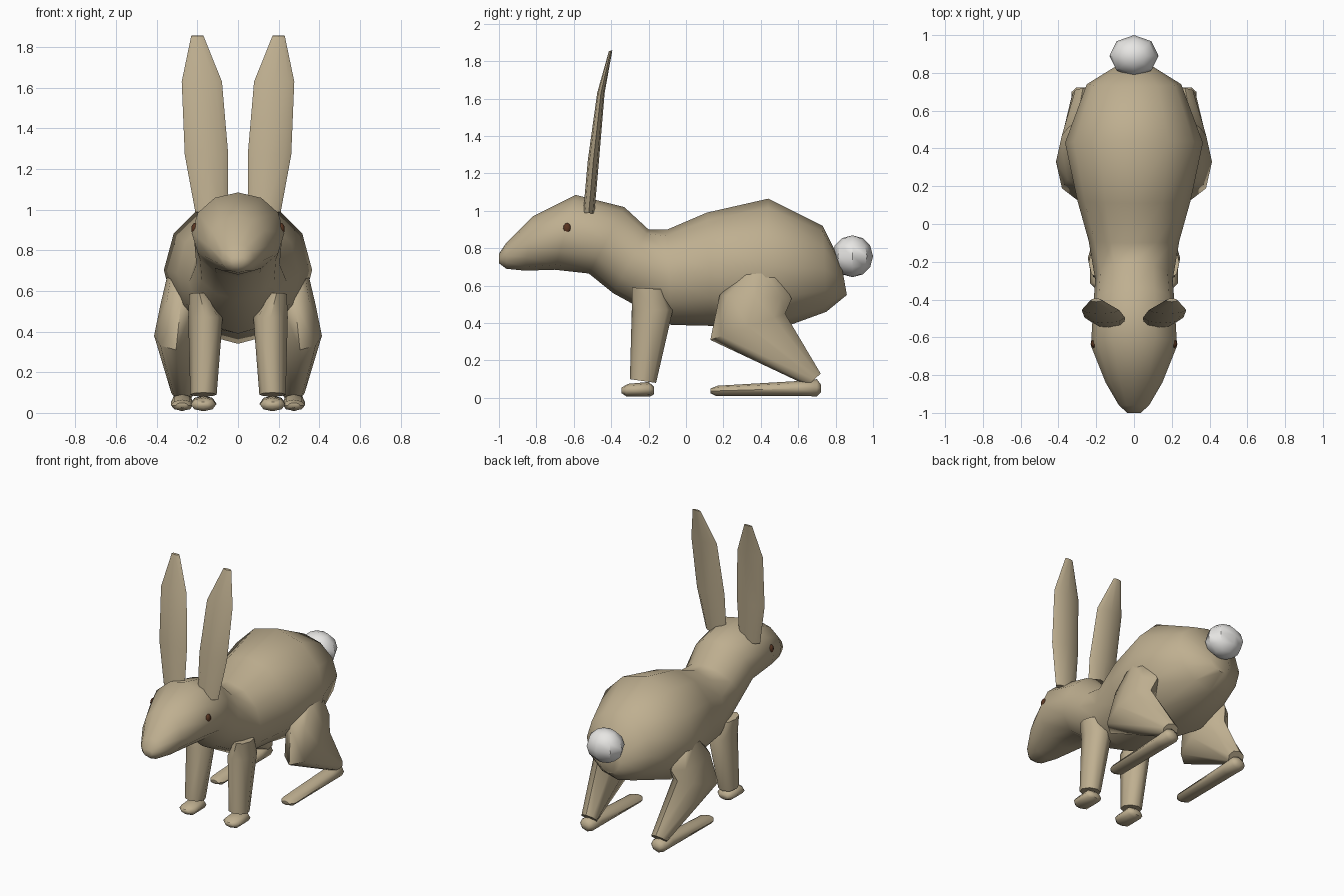
import bpy, bmesh, math
from mathutils import Matrix

if "Cube" in bpy.data.objects:
    bpy.data.objects.remove(bpy.data.objects["Cube"])


def material(name, rgb):
    m = bpy.data.materials.new(name)
    m.diffuse_color = (*rgb, 1)
    m.use_nodes = True
    m.node_tree.nodes["Principled BSDF"].inputs["Base Color"].default_value = m.diffuse_color
    return m


TAN = material("tan fur", (0.52, 0.43, 0.28))
WHITE = material("white fur", (0.85, 0.84, 0.82))
BROWN = material("dark brown", (0.10, 0.035, 0.015))


def finish(name, bm, mat, angle=60):
    bmesh.ops.recalc_face_normals(bm, faces=bm.faces[:])
    me = bpy.data.meshes.new(name)
    bm.to_mesh(me)
    bm.free()
    me.materials.append(mat)
    me.shade_smooth()
    me.set_sharp_from_angle(angle=math.radians(angle))
    ob = bpy.data.objects.new(name, me)
    bpy.context.collection.objects.link(ob)
    return ob


def loft(name, rings, sides, side=1, mat=TAN):
    """Skin elliptical rings: (y1, z1, y2, z2) are the ends of one axis,
    then centre x and half width."""
    bm = bmesh.new()
    loops = []
    for y1, z1, y2, z2, cx, hw in rings:
        loop = []
        for i in range(sides):
            a = 2 * math.pi * i / sides
            t = (1 + math.cos(a)) / 2
            loop.append(bm.verts.new((side * (cx + hw * math.sin(a)),
                                      y2 + (y1 - y2) * t, z2 + (z1 - z2) * t)))
        loops.append(loop)
    for a, b in zip(loops, loops[1:]):
        for i in range(sides):
            j = (i + 1) % sides
            bm.faces.new((a[i], a[j], b[j], b[i]))
    bm.faces.new(loops[0])
    bm.faces.new(loops[-1])
    return finish(name, bm, mat)


def ball(name, centre, size, mat, u, v, angle):
    bm = bmesh.new()
    m = Matrix.Translation(centre) @ Matrix.Diagonal((*size, 1))
    bmesh.ops.create_uvsphere(bm, u_segments=u, v_segments=v, radius=1, matrix=m)
    return finish(name, bm, mat, angle)


# Head, neck and trunk in one skin, nose to rump
loft("body", [
    (-1.00, .77, -1.00, .72, 0, .035),
    (-.96, .83, -.96, .69, 0, .08),
    (-.82, .97, -.86, .68, 0, .15),
    (-.59, 1.085, -.70, .685, 0, .228),
    (-.33, 1.02, -.52, .665, 0, .215),
    (-.20, .90, -.39, .56, 0, .205),
    (-.10, .90, -.08, .39, 0, .24),
    (.11, .99, .14, .385, 0, .30),
    (.44, 1.065, .42, .34, 0, .365),
    (.73, .92, .75, .46, 0, .25),
    (.83, .72, .86, .55, 0, .08),
], 12)

# Tail
ball("tail", (0, .89, .757), (.13, .11, .112), WHITE, 8, 6, 40)

EAR = [
    (-.55, .99, -.49, .985, .13, .08),
    (-.525, 1.27, -.465, 1.27, .155, .107),
    (-.475, 1.63, -.435, 1.63, .178, .099),
    (-.412, 1.855, -.394, 1.857, .20, .03),
]
FRONT_LEG = [
    (-.29, .59, -.12, .58, .19, .05),
    (-.29, .47, -.07, .47, .16, .085),
    (-.30, .10, -.16, .08, .17, .065),
]
FRONT_FOOT = [
    (-.345, .055, -.345, .025, .17, .03),
    (-.31, .075, -.32, .008, .17, .063),
    (-.20, .085, -.19, .008, .17, .063),
    (-.17, .06, -.17, .02, .17, .035),
]
HIND_LEG = [
    (.31, .685, .50, .65, .28, .07),
    (.18, .55, .565, .53, .28, .10),
    (.13, .31, .53, .45, .305, .108),
    (.65, .065, .72, .13, .27, .058),
]
HIND_FOOT = [
    (.13, .05, .13, .025, .275, .03),
    (.17, .065, .16, .01, .275, .055),
    (.60, .09, .60, .01, .275, .055),
    (.70, .10, .70, .008, .275, .055),
    (.722, .07, .722, .03, .275, .03),
]

# Paired parts
for side, tag in ((1, "right"), (-1, "left")):
    loft("ear_" + tag, EAR, 8, side)
    loft("front_leg_" + tag, FRONT_LEG, 8, side)
    loft("front_foot_" + tag, FRONT_FOOT, 8, side)
    loft("hind_leg_" + tag, HIND_LEG, 8, side)
    loft("hind_foot_" + tag, HIND_FOOT, 8, side)
    ball("eye_" + tag, (side * .212, -.635, .905), (.018, .022, .03), BROWN, 8, 6, 60)
